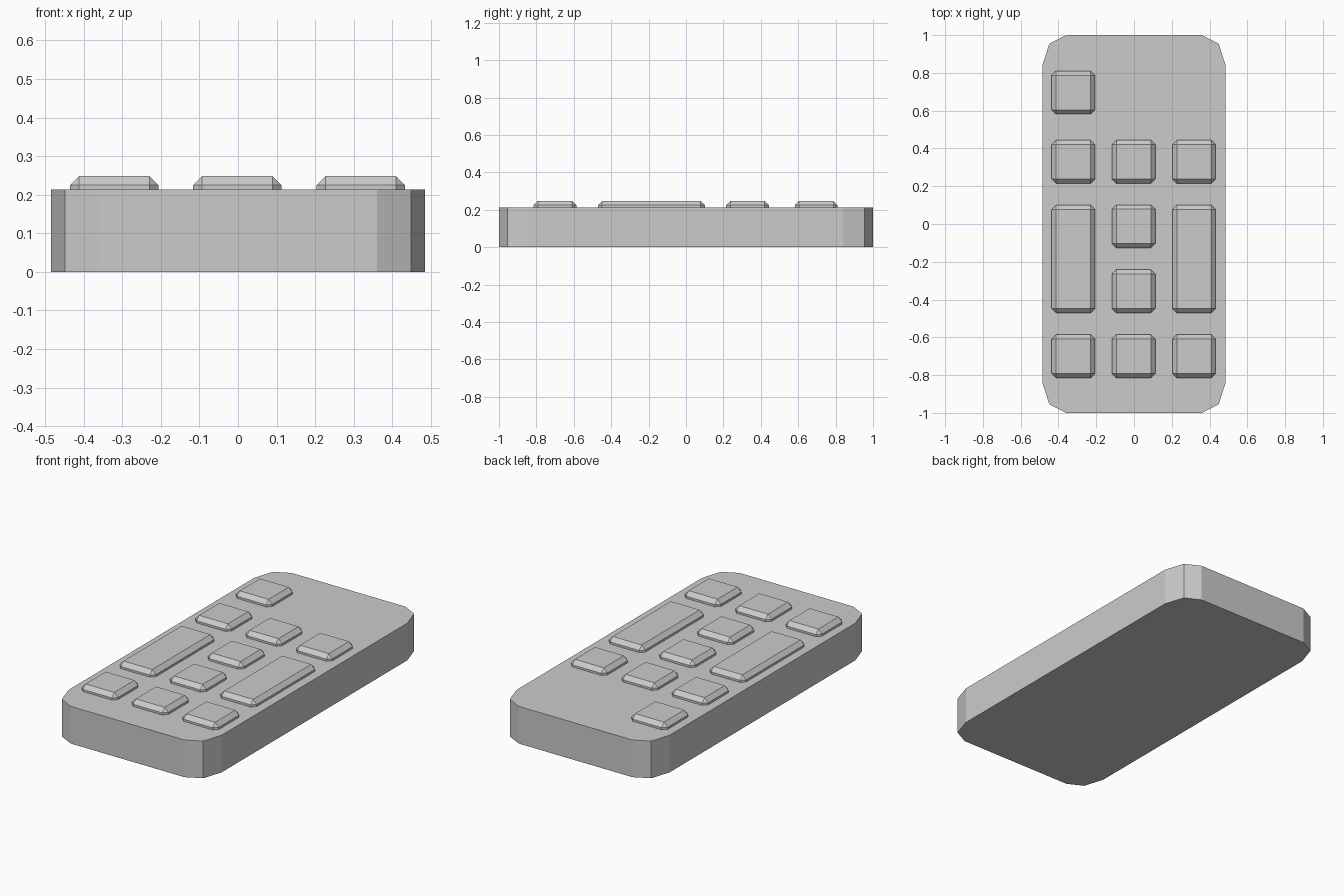
import bpy, bmesh

if "Cube" in bpy.data.objects:
    bpy.data.objects.remove(bpy.data.objects["Cube"])

BODY_TOP = 0.213
KEY_TOP = 0.248
KEY_BOTTOM = 0.17
KEY = 0.229


def finish(name, bm):
    bmesh.ops.recalc_face_normals(bm, faces=bm.faces)
    mesh = bpy.data.meshes.new(name)
    bm.to_mesh(mesh)
    bm.free()
    obj = bpy.data.objects.new(name, mesh)
    bpy.context.collection.objects.link(obj)
    return obj


# Body: corner profile mirrored into all four quadrants, then extruded up
corner = [(0.485, 0.84), (0.448, 0.955), (0.36, 1.0)]
outline = corner + [(-x, y) for x, y in reversed(corner)]
outline += [(-x, -y) for x, y in outline]
bm = bmesh.new()
base = bm.faces.new([bm.verts.new((x, y, 0)) for x, y in outline])
top = bmesh.ops.extrude_face_region(bm, geom=[base], use_keep_orig=True)["geom"]
bmesh.ops.translate(bm, vec=(0, 0, BODY_TOP),
                    verts=[g for g in top if isinstance(g, bmesh.types.BMVert)])
finish("remote_body", bm)


# Keys: chamfered boxes partly sunk into the body
def key(name, x, y, length=KEY):
    bm = bmesh.new()
    bmesh.ops.create_cube(bm, size=1)
    bmesh.ops.scale(bm, vec=(KEY, length, KEY_TOP - KEY_BOTTOM), verts=bm.verts)
    bmesh.ops.bevel(bm, geom=bm.edges[:], offset=0.023, offset_type='OFFSET',
                    segments=1, affect='EDGES')
    obj = finish(name, bm)
    obj.location = (x, y, (KEY_TOP + KEY_BOTTOM) / 2)


LEFT, MIDDLE, RIGHT = -0.321, -0.002, 0.318

key("power_button", LEFT, 0.696)
for side, x in (("left", LEFT), ("middle", MIDDLE), ("right", RIGHT)):
    key(f"upper_button_{side}", x, 0.329)
    key(f"lower_button_{side}", x, -0.70)
for level, y in (("upper", -0.013), ("lower", -0.356)):
    key(f"centre_button_{level}", MIDDLE, y)
for side, x in (("left", LEFT), ("right", RIGHT)):
    key(f"rocker_button_{side}", x, -0.185, 0.572)
